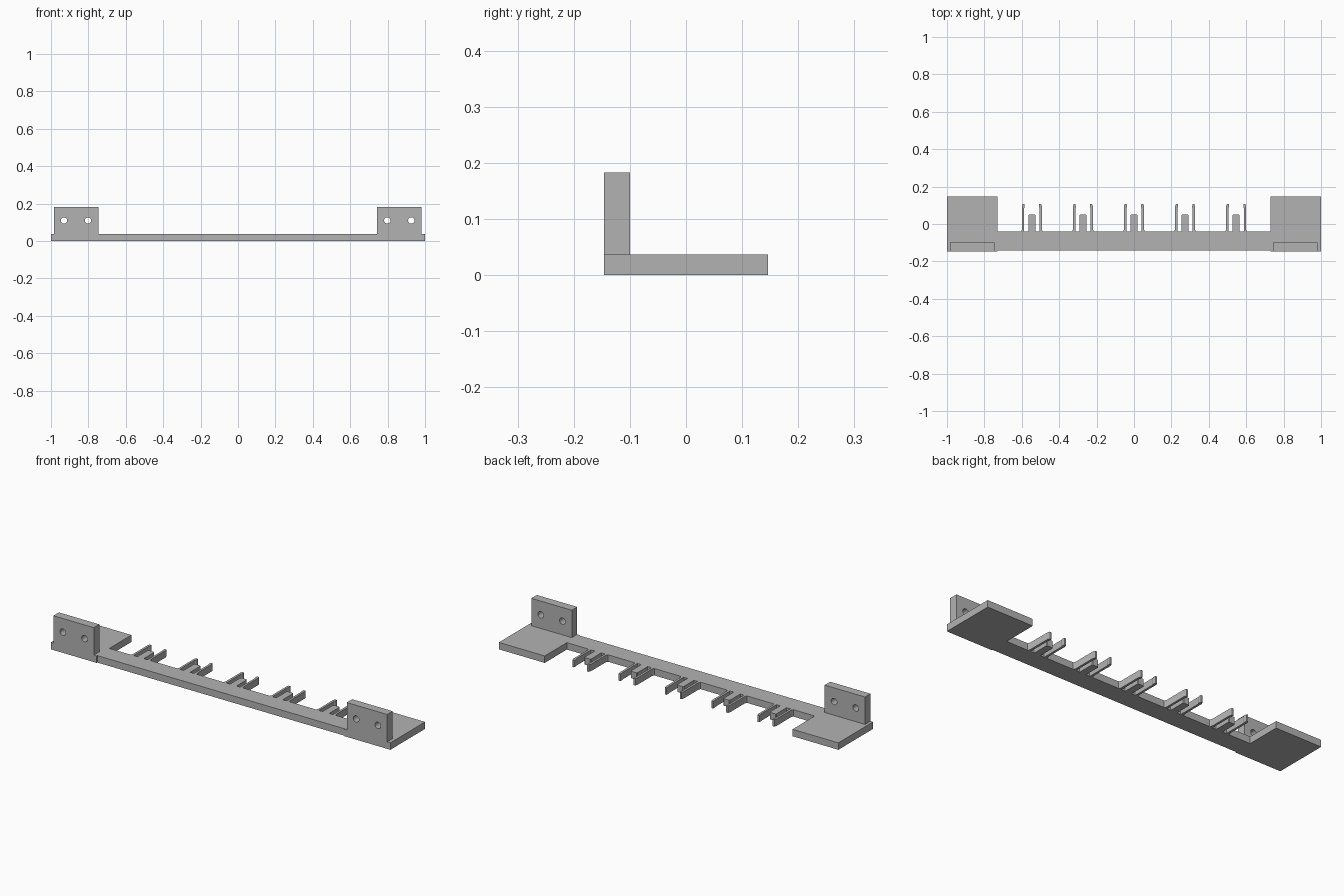
import bpy, bmesh, math

cube = bpy.data.objects.get("Cube")
if cube:
    bpy.data.objects.remove(cube, do_unlink=True)

# One plain grey for the whole part
grey = bpy.data.materials.new("plain_grey")
grey.use_nodes = True
colour = (0.45, 0.45, 0.45, 1)
grey.diffuse_color = colour
grey.node_tree.nodes["Principled BSDF"].inputs["Base Color"].default_value = colour


def extrude_loops(name, loops, thickness, location, rotation=(0, 0, 0)):
    """Fill closed outlines (inner ones become holes) and extrude them."""
    curve = bpy.data.curves.new(name, "CURVE")
    curve.dimensions = "2D"
    curve.fill_mode = "BOTH"
    curve.extrude = thickness / 2
    for loop in loops:
        spline = curve.splines.new("POLY")
        spline.points.add(len(loop) - 1)
        for point, (x, y) in zip(spline.points, loop):
            point.co = (x, y, 0, 1)
        spline.use_cyclic_u = True
    temp = bpy.data.objects.new(name + "_outline", curve)
    bpy.context.collection.objects.link(temp)
    mesh = bpy.data.meshes.new_from_object(
        temp.evaluated_get(bpy.context.evaluated_depsgraph_get()))
    bpy.data.objects.remove(temp, do_unlink=True)
    bpy.data.curves.remove(curve)

    bm = bmesh.new()
    bm.from_mesh(mesh)
    bmesh.ops.remove_doubles(bm, verts=bm.verts, dist=1e-5)
    bmesh.ops.recalc_face_normals(bm, faces=bm.faces)
    bm.to_mesh(mesh)
    bm.free()
    mesh.name = name
    mesh.materials.clear()
    mesh.materials.append(grey)
    obj = bpy.data.objects.new(name, mesh)
    obj.location, obj.rotation_euler = location, rotation
    bpy.context.collection.objects.link(obj)
    bpy.ops.object.select_all(action="DESELECT")
    bpy.context.view_layer.objects.active = obj
    obj.select_set(True)
    bpy.ops.object.shade_smooth_by_angle(angle=math.radians(30))
    return obj


def circle(cx, cy, radius, sides=32):
    steps = [2 * math.pi * i / sides for i in range(sides)]
    return [(cx + radius * math.cos(a), cy + radius * math.sin(a)) for a in steps]


THICK = 0.037
FRONT, BACK = -0.146, 0.146
RAIL_FRONT, RAIL_BACK = -0.141, -0.04
PLATE_IN = 0.73

# Half of one clip: flared prong with a hooked tip, then the middle tab
half_clip = [(0.058, RAIL_BACK), (0.053, -0.028), (0.053, 0.095), (0.049, 0.107),
             (0.039, 0.107), (0.038, 0.09), (0.041, 0.085), (0.041, RAIL_BACK),
             (0.019, RAIL_BACK), (0.019, 0.046), (0.015, 0.05)]
clip = half_clip + [(-x, y) for x, y in reversed(half_clip)]

# Base: two end plates joined by a rail that carries five clips
right_side = [(PLATE_IN, RAIL_FRONT), (PLATE_IN, FRONT), (1, FRONT),
              (1, BACK), (PLATE_IN, BACK), (PLATE_IN, RAIL_BACK)]
outline = list(right_side)
for i in (2, 1, 0, -1, -2):
    outline += [(x + i * 0.273, y) for x, y in clip]
outline += [(-x, y) for x, y in reversed(right_side)]
extrude_loops("base_with_clips", [outline], THICK, (0, 0, THICK / 2))

# Upright mounting tabs with two screw holes each
WIDTH, TOP, DEPTH = 0.238, 0.183, 0.046
for name, x in (("left_mounting_tab", 0.862), ("right_mounting_tab", -0.866)):
    w = WIDTH / 2
    frame = [(-w, THICK), (w, THICK), (w, TOP), (-w, TOP)]
    holes = [circle(s * 0.064, 0.11, 0.017) for s in (-1, 1)]
    extrude_loops(name, [frame] + holes, DEPTH,
                  (x, FRONT + DEPTH / 2, 0), (math.pi / 2, 0, 0))
